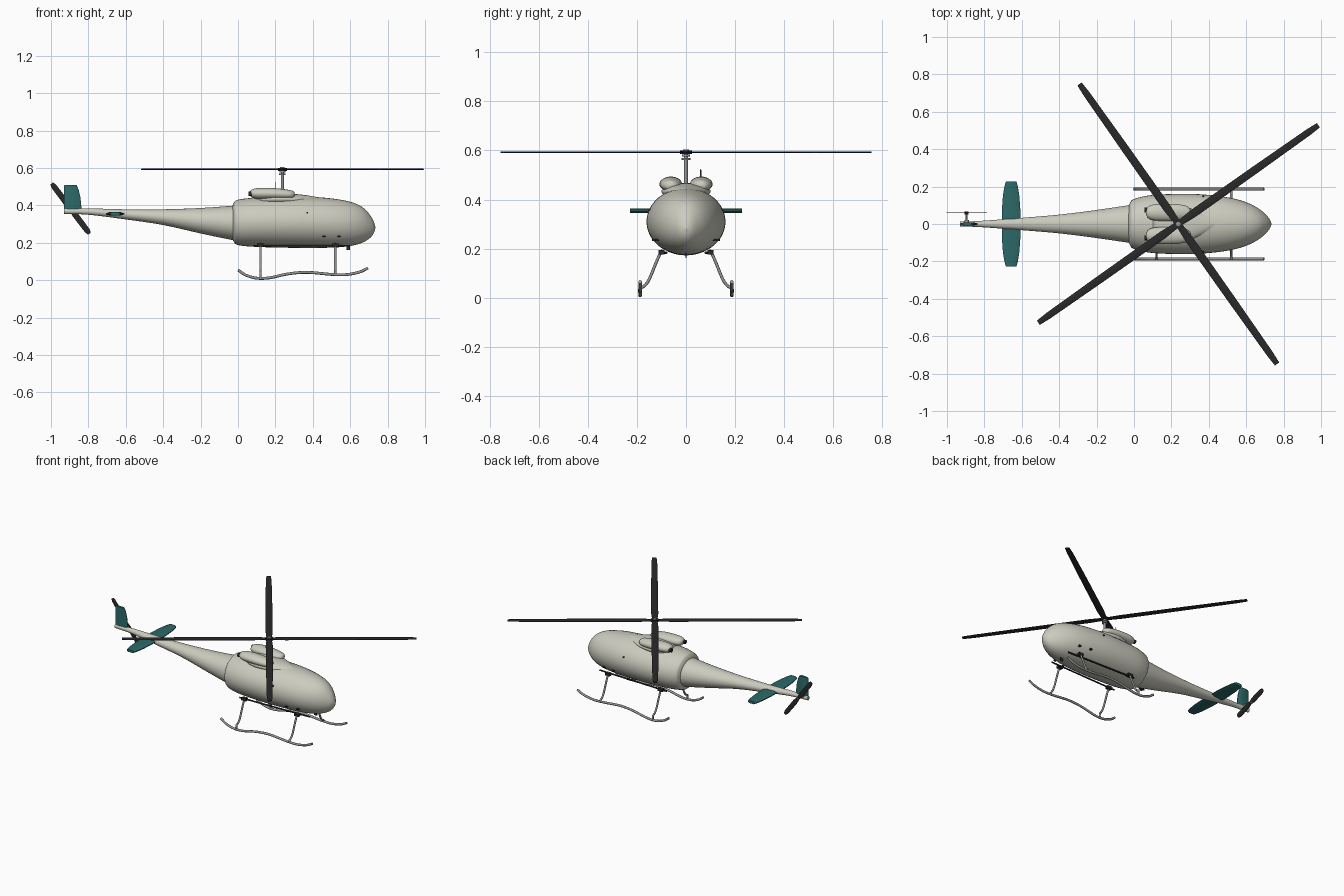
import bpy, bmesh, math
from mathutils import Vector, Matrix

if "Cube" in bpy.data.objects:
    bpy.data.objects.remove(bpy.data.objects["Cube"])


def mat(name, r, g, b):
    m = bpy.data.materials.new(name)
    m.diffuse_color = (r, g, b, 1)
    m.use_nodes = True
    m.node_tree.nodes["Principled BSDF"].inputs["Base Color"].default_value = m.diffuse_color
    return m


CREAM = mat("cream_paint", 0.60, 0.60, 0.52)
TEAL = mat("teal_paint", 0.025, 0.14, 0.14)
DARK = mat("dark_grey", 0.022, 0.022, 0.022)
METAL = mat("grey_metal", 0.30, 0.31, 0.31)


def finish(bm, name, m, angle=40):
    bmesh.ops.recalc_face_normals(bm, faces=bm.faces)
    me = bpy.data.meshes.new(name)
    bm.to_mesh(me)
    bm.free()
    me.materials.append(m)
    ob = bpy.data.objects.new(name, me)
    bpy.context.collection.objects.link(ob)
    bpy.ops.object.select_all(action='DESELECT')
    ob.select_set(True)
    bpy.context.view_layer.objects.active = ob
    bpy.ops.object.shade_smooth_by_angle(angle=math.radians(angle))
    return ob


def spline(pts, n):
    """Catmull-Rom sampling of a list of tuples."""
    P = [Vector(p) for p in pts]
    P = [2 * P[0] - P[1]] + P + [2 * P[-1] - P[-2]]
    out = []
    for i in range(1, len(P) - 2):
        a, b, c, d = P[i - 1:i + 3]
        for k in range(n):
            t = k / n
            out.append(0.5 * (2 * b + (c - a) * t + (2 * a - 5 * b + 4 * c - d) * t * t
                              + (3 * b - a - 3 * c + d) * t ** 3))
    return out + [P[-2]]


def skin(bm, rings):
    vs = [[bm.verts.new(p) for p in r] for r in rings]
    for a, b in zip(vs, vs[1:]):
        for j in range(len(a)):
            k = (j + 1) % len(a)
            bm.faces.new((a[j], a[k], b[k], b[j]))
    bm.faces.new(vs[0])
    bm.faces.new(vs[-1])


def loft(name, stations, m, y=0, seg=40, n=5):
    """Elliptical body along x; each station is x, half width, bottom z, top z."""
    bm = bmesh.new()
    rings = []
    for x, w, zb, zt in spline(stations, n):
        rings.append([(x, y + w * math.cos(2 * math.pi * j / seg),
                       (zb + zt) / 2 + (zt - zb) / 2 * math.sin(2 * math.pi * j / seg))
                      for j in range(seg)])
    skin(bm, rings)
    return finish(bm, name, m)


def tube(name, pts, r, m, n=5, seg=12):
    bm = bmesh.new()
    P = spline(pts, n)
    rings = []
    for i, p in enumerate(P):
        t = (P[min(i + 1, len(P) - 1)] - P[max(i - 1, 0)]).normalized()
        u = t.cross(Vector((0, 1, 0)) if abs(t.y) < 0.9 else Vector((1, 0, 0))).normalized()
        v = t.cross(u)
        rings.append([p + r * (u * math.cos(a) + v * math.sin(a))
                      for a in (2 * math.pi * j / seg for j in range(seg))])
    skin(bm, rings)
    return finish(bm, name, m)


def rod(name, a, b, r, m):
    return tube(name, [a, b], r, m, 1, 20)


def box(name, c, s, m):
    bm = bmesh.new()
    bmesh.ops.create_cube(bm, size=1, matrix=Matrix.Translation(c) @ Matrix.Diagonal((*s, 1)))
    return finish(bm, name, m)


def plate(name, outline, th, m, M, taper=0.3):
    """Thin aerofoil-like slab: full outline in the middle, thin at the rim."""
    bm = bmesh.new()
    c = sum((Vector((*p, 0)) for p in outline), Vector()) / len(outline)
    rings = []
    for h, s in ((-0.5, 0.0), (-taper / 2, 1), (taper / 2, 1), (0.5, 0.0)):
        ring = []
        for p in outline:
            q = Vector((*p, h * th))
            if s == 0:      # inset the chord direction only
                q.y = c.y + (q.y - c.y) * 0.6
            ring.append(M @ q)
        rings.append(ring)
    skin(bm, rings)
    return finish(bm, name, m, 30)


# fuselage shell and tail boom
loft("fuselage", [(-0.03, 0.085, 0.225, 0.395), (-0.022, 0.112, 0.205, 0.415), (0, 0.133, 0.188, 0.43),
                  (0.1, 0.155, 0.178, 0.442), (0.3, 0.161, 0.173, 0.447), (0.45, 0.15, 0.173, 0.442),
                  (0.55, 0.132, 0.177, 0.43), (0.62, 0.108, 0.187, 0.413), (0.67, 0.08, 0.203, 0.387),
                  (0.705, 0.05, 0.225, 0.35), (0.725, 0.026, 0.25, 0.315), (0.734, 0.004, 0.277, 0.286)], CREAM)
loft("tail_boom", [(0.05, 0.11, 0.205, 0.405), (-0.03, 0.1, 0.215, 0.398), (-0.2, 0.075, 0.25, 0.386),
                   (-0.4, 0.05, 0.295, 0.379), (-0.6, 0.033, 0.325, 0.379), (-0.8, 0.018, 0.35, 0.384),
                   (-0.93, 0.012, 0.355, 0.384)], CREAM)

# engine fairing, pods and exhausts
loft("engine_fairing", [(0.1, 0.05, 0.4, 0.44), (0.13, 0.08, 0.4, 0.46), (0.2, 0.1, 0.4, 0.467),
                        (0.28, 0.09, 0.4, 0.463), (0.36, 0.06, 0.4, 0.455), (0.45, 0.02, 0.4, 0.44)], CREAM)
for s, side in ((1, "left"), (-1, "right")):
    loft("engine_pod_" + side, [(0.065, 0.012, 0.453, 0.475), (0.075, 0.03, 0.442, 0.485),
                                (0.11, 0.043, 0.434, 0.493), (0.2, 0.046, 0.432, 0.492),
                                (0.27, 0.038, 0.434, 0.483), (0.297, 0.022, 0.44, 0.475),
                                (0.304, 0.004, 0.454, 0.46)], CREAM, y=0.062 * s, seg=28)
    rod("exhaust_" + side, (0.055, 0.075 * s, 0.462), (0.1, 0.075 * s, 0.462), 0.013, DARK)

# mast and hub
HX, HZ = 0.237, 0.593
rod("rotor_mast", (HX, 0, 0.43), (HX, 0, 0.59), 0.008, METAL)
rod("swash_plate", (HX, 0, 0.562), (HX, 0, 0.57), 0.018, METAL)
rod("mast_collar", (HX, 0, 0.575), (HX, 0, 0.583), 0.016, METAL)
rod("rotor_hub", (HX, 0, 0.585), (HX, 0, 0.6), 0.024, DARK)
rod("hub_cap", (HX, 0, 0.6), (HX, 0, 0.604), 0.012, METAL)

# main rotor blades
for i in range(4):
    M = Matrix.Translation((HX, 0, HZ)) @ Matrix.Rotation(math.radians(35.2 + 90 * i), 4, 'Z')
    plate(f"main_blade_{i + 1}", [(0.01, -0.016), (0.1, -0.022), (0.5, -0.021), (0.85, -0.018), (0.916, -0.014),
                                  (0.916, 0.014), (0.85, 0.018), (0.5, 0.021), (0.1, 0.022), (0.01, 0.016)],
          0.007, DARK, M)

# tail fin and stabiliser
UP = Matrix(((1, 0, 0, 0), (0, 0, -1, 0), (0, 1, 0, 0), (0, 0, 0, 1)))
FIN = Matrix(((0, 1, 0, 0), (0, 0, 1, 0), (1, 0, 0, 0), (0, 0, 0, 1)))
plate("tail_fin", [(0.365, -0.93), (0.365, -0.838), (0.40, -0.838), (0.44, -0.842), (0.48, -0.851),
                   (0.505, -0.861), (0.51, -0.868), (0.51, -0.924), (0.505, -0.93)], 0.016, TEAL, FIN)
half = [(0, -0.05), (0.08, -0.049), (0.15, -0.044), (0.2, -0.036), (0.228, -0.028)]
out = [(-x, y) for x, y in half[:0:-1]] + half
out += [(x, -y) for x, y in reversed(out)]
plate("stabiliser", out, 0.018, TEAL,
      Matrix.Translation((-0.657, 0, 0.355)) @ Matrix.Rotation(math.pi / 2, 4, 'Z'))

# tail rotor
TX, TZ = -0.895, 0.383
rod("tail_rotor_shaft", (TX, 0, TZ), (TX, 0.066, TZ), 0.005, METAL)
rod("tail_rotor_gearbox", (TX, 0.008, TZ), (TX, 0.022, TZ), 0.012, METAL)
rod("tail_rotor_hub", (TX, 0.052, TZ), (TX, 0.066, TZ), 0.01, DARK)
for i in range(2):
    M = Matrix.Translation((TX, 0.06, TZ)) @ UP @ Matrix.Rotation(math.radians(127 + 180 * i), 4, 'Z')
    plate(f"tail_blade_{i + 1}", [(0, -0.01), (0.04, -0.016), (0.15, -0.015), (0.168, -0.009),
                                  (0.168, 0.009), (0.15, 0.015), (0.04, 0.016), (0, 0.01)], 0.005, DARK, M)

# landing skids, struts, belly rails and small side fittings
for s, side in ((1, "left"), (-1, "right")):
    y = 0.187 * s
    tube("skid_" + side, [(0, y, 0.055), (0.04, y, 0.028), (0.1, y, 0.011), (0.17, y, 0.013), (0.27, y, 0.034),
                          (0.37, y, 0.042), (0.5, y, 0.031), (0.58, y, 0.03), (0.65, y, 0.044),
                          (0.695, y, 0.065)], 0.0075, METAL)
    for x, z, end in ((0.12, 0.012, "rear"), (0.52, 0.03, "front")):
        tube(f"strut_{end}_{side}", [(x, 0.095 * s, 0.195), (x, 0.11 * s, 0.17), (x, 0.128 * s, 0.128),
                                     (x, 0.15 * s, 0.075), (x, 0.168 * s, 0.05), (x, 0.187 * s, 0.038),
                                     (x, 0.188 * s, z)], 0.0062, METAL)
        box(f"strut_bracket_{end}_{side}", (x, 0.1 * s, 0.186), (0.035, 0.024, 0.018), DARK)
    rod("belly_rail_" + side, (0.08, 0.096 * s, 0.184), (0.6, 0.08 * s, 0.184), 0.005, DARK)
    for k, x in enumerate((0.46, 0.54)):
        box(f"door_latch_{side}_{k}", (x, (0.13 - 0.012 * k) * s, 0.236), (0.014, 0.018, 0.008), DARK)
    box("side_handle_" + side, (0.37, 0.147 * s, 0.36), (0.008, 0.012, 0.008), DARK)

# aerials
rod("roof_aerial", (0.2, 0.058, 0.48), (0.2, 0.058, 0.525), 0.0015, METAL)
box("belly_aerial", (0.59, 0, 0.175), (0.02, 0.006, 0.026), DARK)
